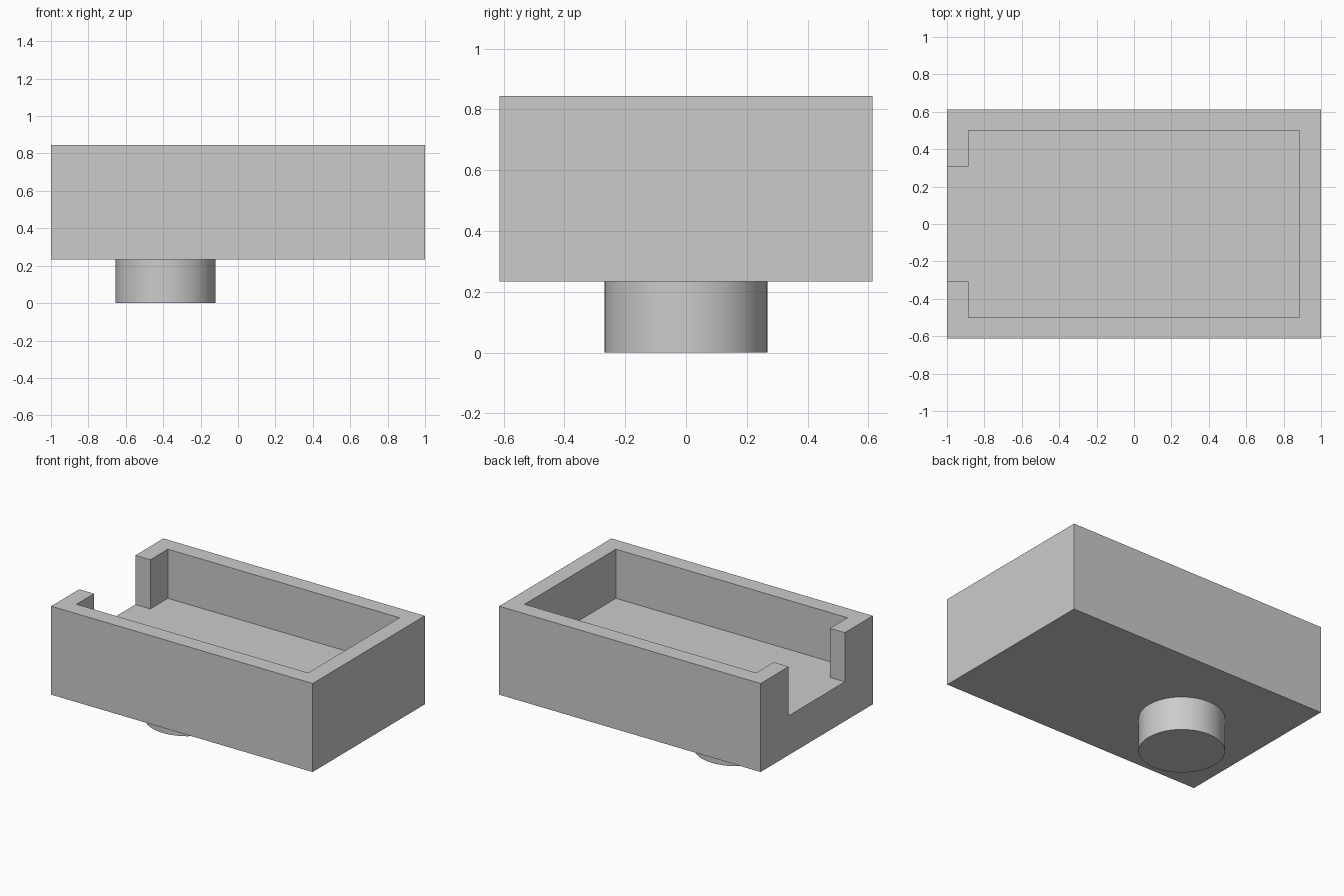
import bpy
import bmesh
import math

cube = bpy.data.objects.get("Cube")
if cube:
    bpy.data.objects.remove(cube, do_unlink=True)

# Main dimensions
HALF_X, HALF_Y = 1.0, 0.613
BOTTOM, FLOOR, TOP = 0.233, 0.505, 0.845
WALL = 0.114
NOTCH = 0.307
PEG_X, PEG_R = -0.387, 0.268

grey = bpy.data.materials.new("plain grey")
grey.use_nodes = True
colour = (0.6, 0.6, 0.6, 1)
grey.diffuse_color = colour
grey.node_tree.nodes["Principled BSDF"].inputs["Base Color"].default_value = colour


def prism(name, outline, z0, z1):
    """Extrude a flat outline from z0 up to z1."""
    bm = bmesh.new()
    base = bm.faces.new([bm.verts.new((x, y, z0)) for x, y in outline])
    top = bmesh.ops.extrude_face_region(bm, geom=[base])["geom"]
    verts = [v for v in top if isinstance(v, bmesh.types.BMVert)]
    bmesh.ops.translate(bm, verts=verts, vec=(0, 0, z1 - z0))
    bmesh.ops.recalc_face_normals(bm, faces=bm.faces[:])
    mesh = bpy.data.meshes.new(name)
    bm.to_mesh(mesh)
    bm.free()
    mesh.materials.append(grey)
    obj = bpy.data.objects.new(name, mesh)
    bpy.context.collection.objects.link(obj)
    return obj


# Solid tray block
tray = prism("tray", [(-HALF_X, -HALF_Y), (HALF_X, -HALF_Y),
                      (HALF_X, HALF_Y), (-HALF_X, HALF_Y)], BOTTOM, TOP)

# Cavity with an open slot through the end wall
ix, iy = HALF_X - WALL, HALF_Y - WALL
half = [(ix, iy), (-ix, iy), (-ix, NOTCH), (-HALF_X - WALL, NOTCH)]
outline = half + [(x, -y) for x, y in reversed(half)]
cutter = prism("cavity_cutter", outline, FLOOR, TOP + WALL)

cut = tray.modifiers.new("cavity", "BOOLEAN")
cut.operation = "DIFFERENCE"
cut.solver = "EXACT"
cut.object = cutter

# Bake the cut into the tray, then drop the cutter
bpy.context.view_layer.update()
depsgraph = bpy.context.evaluated_depsgraph_get()
baked = bpy.data.meshes.new_from_object(tray.evaluated_get(depsgraph))
tray.modifiers.clear()
tray.data = baked
bpy.data.objects.remove(cutter, do_unlink=True)

# Round peg under the tray
bpy.ops.mesh.primitive_cylinder_add(vertices=64, radius=PEG_R, depth=BOTTOM,
                                    location=(PEG_X, 0, BOTTOM / 2))
peg = bpy.context.object
peg.name = "round_peg"
peg.data.materials.append(grey)
bpy.ops.object.shade_smooth_by_angle(angle=math.radians(30))
